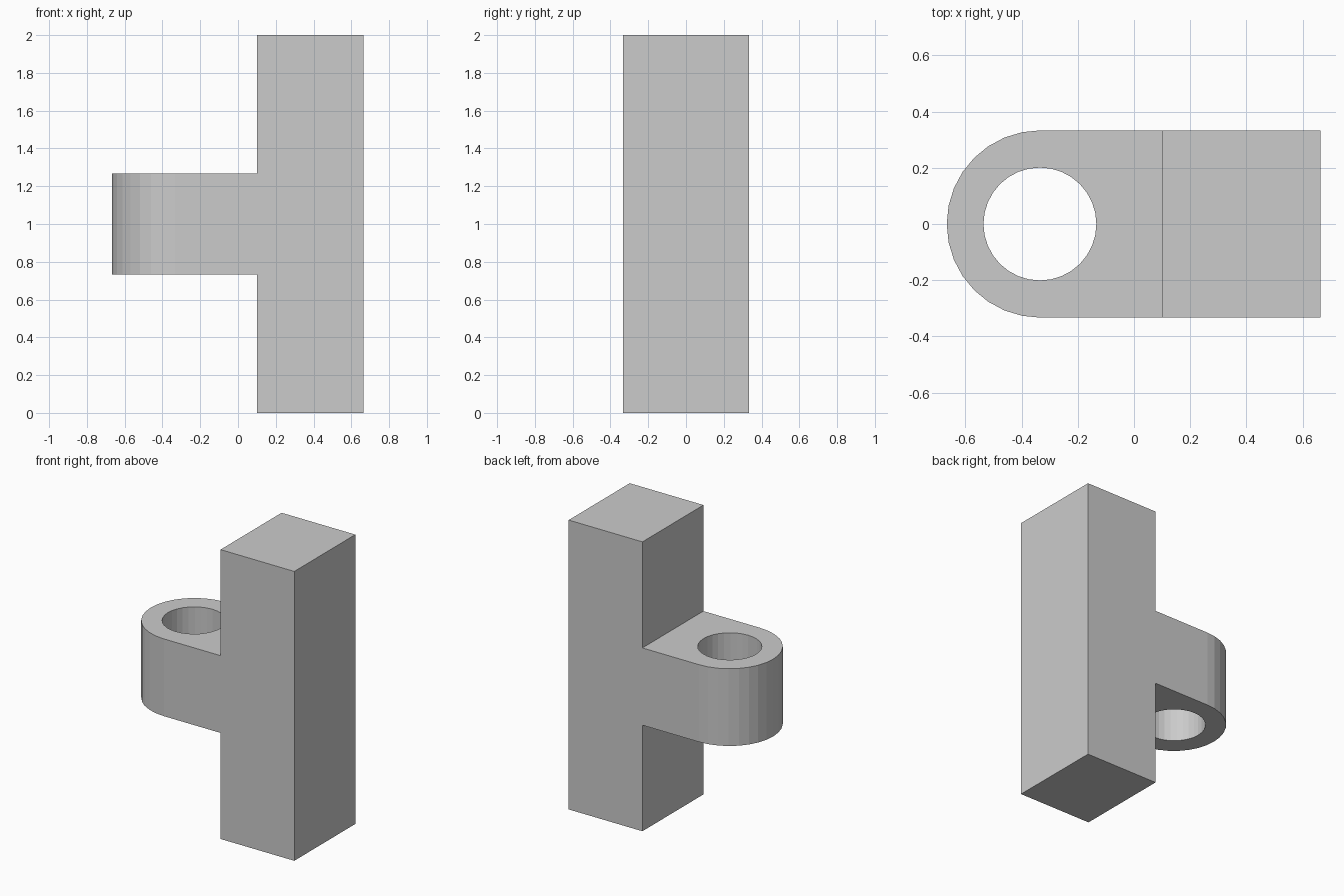
import bpy, bmesh
from mathutils import Matrix

if "Cube" in bpy.data.objects:
    bpy.data.objects.remove(bpy.data.objects["Cube"])

R = 1 / 3                      # half width and tip radius
X0, X1, XP = -2 * R, 2 * R - 0.003, 0.1
Z0, Z1 = 0.733, 1.267

# Post with side arm: T-shaped side profile extruded across the width
profile = [(XP, 0), (X1, 0), (X1, 2), (XP, 2), (XP, Z1), (X0, Z1), (X0, Z0), (XP, Z0)]
bm = bmesh.new()
face = bm.faces.new([bm.verts.new((x, -R, z)) for x, z in profile])
ext = bmesh.ops.extrude_face_region(bm, geom=[face])
bmesh.ops.translate(bm, vec=(0, 2 * R, 0),
                    verts=[v for v in ext["geom"] if isinstance(v, bmesh.types.BMVert)])

# Round the arm tip into a half circle
tip = [e for e in bm.edges if all(abs(v.co.x - X0) < 1e-4 for v in e.verts)
       and abs(e.verts[0].co.z - e.verts[1].co.z) > 0.1]
bmesh.ops.bevel(bm, geom=tip, offset=R - 1e-5, segments=8, profile=0.5, affect='EDGES')
bmesh.ops.remove_doubles(bm, verts=bm.verts, dist=1e-3)
bmesh.ops.recalc_face_normals(bm, faces=bm.faces)
mesh = bpy.data.meshes.new("post_with_eye")
bm.to_mesh(mesh)
bm.free()
body = bpy.data.objects.new("post_with_eye", mesh)
bpy.context.collection.objects.link(body)

# Round hole through the arm
bm = bmesh.new()
bmesh.ops.create_cone(bm, cap_ends=True, segments=32, radius1=0.201, radius2=0.201, depth=1,
                      matrix=Matrix.Translation((-0.335, 0, 1)))
mesh = bpy.data.meshes.new("hole_cutter")
bm.to_mesh(mesh)
bm.free()
cutter = bpy.data.objects.new("hole_cutter", mesh)
bpy.context.collection.objects.link(cutter)
cutter.hide_render = True

mod = body.modifiers.new("hole", 'BOOLEAN')
mod.operation = 'DIFFERENCE'
mod.solver = 'EXACT'
mod.object = cutter
bpy.context.view_layer.objects.active = body
body.select_set(True)
bpy.ops.object.modifier_apply(modifier=mod.name)
bpy.data.objects.remove(cutter)
